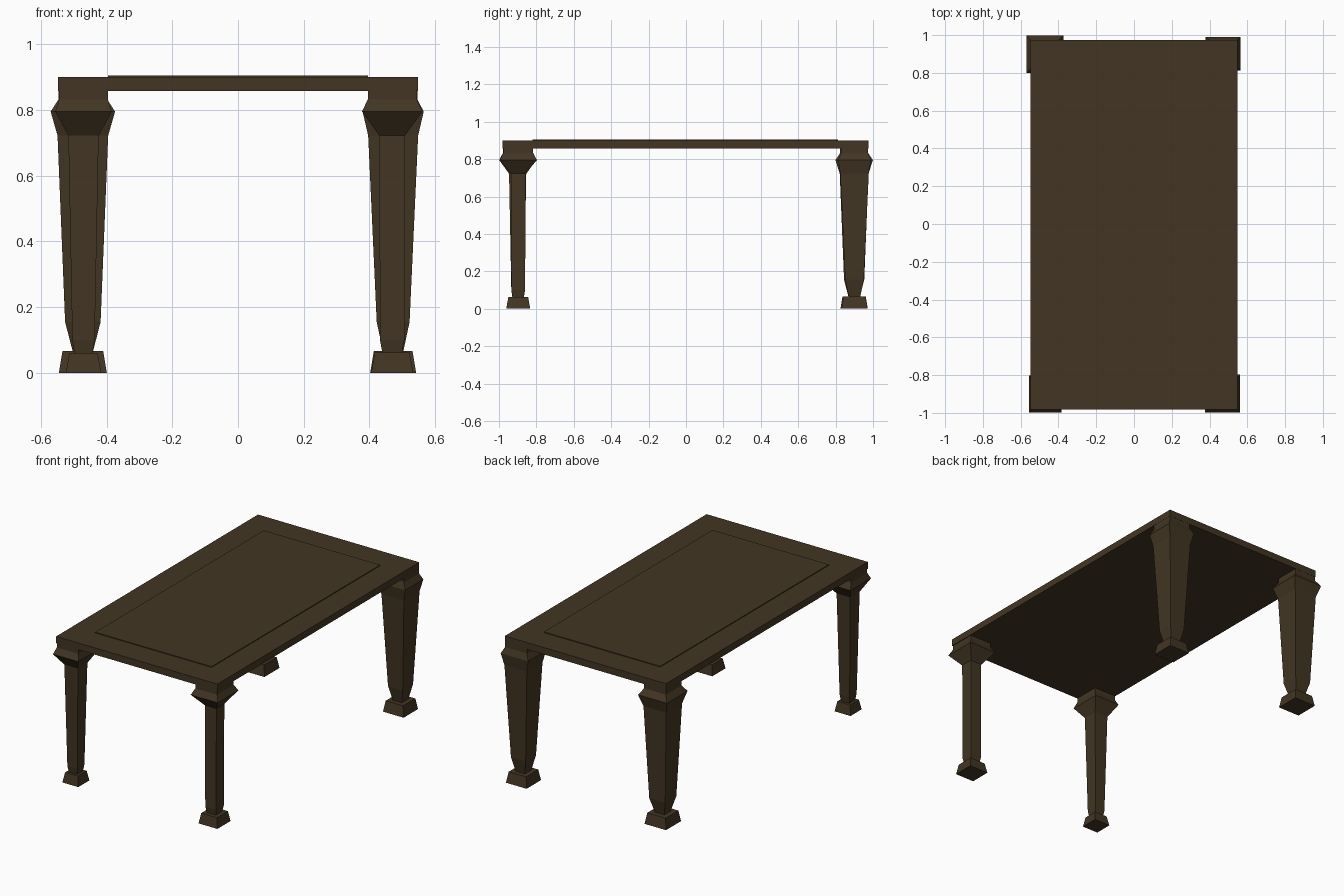
import bpy, bmesh

if "Cube" in bpy.data.objects:
    bpy.data.objects.remove(bpy.data.objects["Cube"])

wood = bpy.data.materials.new("dark brown wood")
wood.diffuse_color = (0.055, 0.036, 0.017, 1)
wood.use_nodes = True
wood.node_tree.nodes["Principled BSDF"].inputs["Base Color"].default_value = wood.diffuse_color


def finish(name, bm):
    bmesh.ops.recalc_face_normals(bm, faces=bm.faces)
    mesh = bpy.data.meshes.new(name)
    bm.to_mesh(mesh)
    bm.free()
    mesh.materials.append(wood)
    ob = bpy.data.objects.new(name, mesh)
    bpy.context.collection.objects.link(ob)
    return ob


def loft(name, cx, cy, sections):
    """Stack of rectangles (z, half width x, half width y), capped at both ends."""
    bm = bmesh.new()
    rings = []
    for z, hx, hy in sections:
        rings.append([bm.verts.new((cx + sx * hx, cy + sy * hy, z))
                      for sx, sy in ((-1, -1), (1, -1), (1, 1), (-1, 1))])
    for a, b in zip(rings, rings[1:]):
        for i in range(4):
            j = (i + 1) % 4
            bm.faces.new((a[i], a[j], b[j], b[i]))
    bm.faces.new(rings[0][::-1])
    bm.faces.new(rings[-1])
    return finish(name, bm)


# Table top with a slightly raised centre panel
loft("table_top", 0, -0.003, [
    (0.858, 0.547, 0.978), (0.900, 0.547, 0.978),
    (0.900, 0.395, 0.817), (0.905, 0.395, 0.817)])


# Leg: stepped foot, tapered shaft, flared collar and corner block
def leg(name, cx, cy, foot, foot_h, knee_z, neck, knee, shaft, collar, block):
    loft(name, cx, cy, [
        (0.0, foot, foot), (foot_h, foot - 0.011, foot - 0.011),
        (foot_h, neck, neck), (knee_z, knee, knee), (0.722, shaft, shaft),
        (0.795, *collar), (0.832, *block), (0.898, *block)])


# Slim front legs, stout back legs
leg("front_left_leg", -0.470, -0.900, 0.054, 0.060, 0.10,
    0.028, 0.034, 0.046, (0.086, 0.099), (0.074, 0.079))
leg("front_right_leg", 0.469, -0.897, 0.064, 0.062, 0.10,
    0.030, 0.037, 0.039, (0.092, 0.100), (0.074, 0.080))
leg("back_left_leg", -0.472, 0.899, 0.073, 0.066, 0.155,
    0.031, 0.054, 0.077, (0.098, 0.100), (0.074, 0.075))
leg("back_right_leg", 0.472, 0.901, 0.070, 0.066, 0.155,
    0.031, 0.050, 0.076, (0.093, 0.088), (0.074, 0.073))
